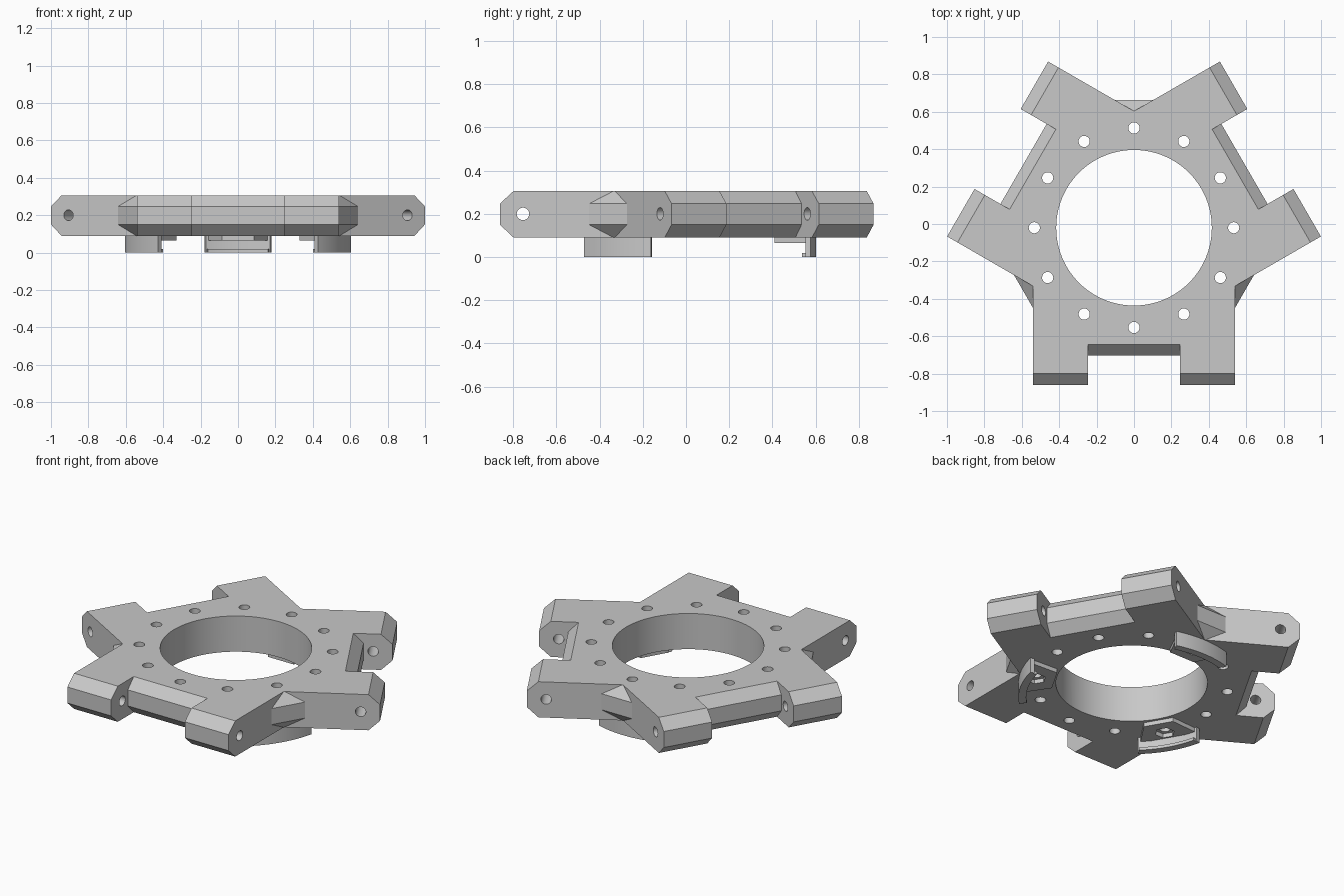
import bpy, bmesh, math
from mathutils import Matrix, Vector

if "Cube" in bpy.data.objects:
    bpy.data.objects.remove(bpy.data.objects["Cube"], do_unlink=True)

Z0, Z1, Z2, Z3 = 0.09, 0.15, 0.247, 0.306   # body levels: bottom, chamfers, top
CENTRE = Matrix.Translation((0, -0.02, 0))
THIRDS = [CENTRE @ Matrix.Rotation(math.radians(a), 4, 'Z') for a in (0, 120, 240)]

grey = bpy.data.materials.new("light_grey")
grey.use_nodes = True
grey.diffuse_color = (0.58, 0.58, 0.58, 1)
grey.node_tree.nodes["Principled BSDF"].inputs["Base Color"].default_value = grey.diffuse_color


def loft(bm, rings, mat=CENTRE):
    """Closed solid through matching rings of points."""
    loops = [[bm.verts.new(mat @ Vector(p)) for p in ring] for ring in rings]
    n = len(loops[0])
    for a, b in zip(loops, loops[1:]):
        for i in range(n):
            j = (i + 1) % n
            bm.faces.new((a[i], a[j], b[j], b[i]))
    bm.faces.new(loops[0][::-1])
    bm.faces.new(loops[-1])


def prism(bm, outline, z0, z1, mat=CENTRE):
    loft(bm, [[(x, y, z) for x, y in outline] for z in (z0, z1)], mat)


def circle(r, n, cx=0, cy=0):
    return [(cx + r * math.cos(math.tau * i / n), cy + r * math.sin(math.tau * i / n))
            for i in range(n)]


def sector(r0, r1, half, n=16):
    """Arc band centred on +y."""
    angles = [math.radians(90 - half + 2 * half * i / n) for i in range(n + 1)]
    return ([(r1 * math.cos(a), r1 * math.sin(a)) for a in angles] +
            [(r0 * math.cos(a), r0 * math.sin(a)) for a in reversed(angles)])


def make(name, bm):
    bmesh.ops.recalc_face_normals(bm, faces=bm.faces)
    me = bpy.data.meshes.new(name)
    bm.to_mesh(me)
    bm.free()
    me.materials.append(grey)
    ob = bpy.data.objects.new(name, me)
    bpy.context.collection.objects.link(ob)
    return ob


def activate(ob):
    bpy.ops.object.select_all(action='DESELECT')
    ob.select_set(True)
    bpy.context.view_layer.objects.active = ob


def combine(ob, tool, operation):
    tool.hide_render = True
    mod = ob.modifiers.new("bool", 'BOOLEAN')
    mod.operation, mod.object, mod.solver = operation, tool, 'EXACT'
    mod.use_self = True
    activate(ob)
    bpy.ops.object.modifier_apply(modifier=mod.name)
    bpy.data.objects.remove(tool, do_unlink=True)


# Hexagonal body with chamfered rim
bm = bmesh.new()
levels = ((0.625, Z0), (0.682, Z1), (0.682, Z2), (0.625, Z3))
loft(bm, [[(x, y, z) for x, y in circle(r / math.cos(math.pi / 6), 6)] for r, z in levels])
body = make("ring_body", bm)

# Paired hinge arms on three sides
profile = [(-0.3, Z0), (-0.778, Z0), (-0.842, Z1), (-0.842, Z2), (-0.778, Z3), (-0.3, Z3)]
for mat in THIRDS:
    for x0, x1 in ((0.247, 0.54), (-0.54, -0.247)):
        bm = bmesh.new()
        loft(bm, [[(x, y, z) for y, z in profile] for x in (x0, x1)], mat)
        combine(body, make("arm", bm), 'UNION')

# Central bore, bolt circle and hinge pin holes
bm = bmesh.new()
prism(bm, circle(0.416, 96), 0, 0.5)
for x, y in circle(0.533, 12):
    prism(bm, circle(0.03, 20, x, y), 0, 0.5)
for mat in THIRDS:
    pin = circle(0.029, 20, -0.735, 0.2)
    loft(bm, [[(x, y, z) for y, z in pin] for x in (-0.6, 0.6)], mat)
combine(body, make("hole_cutter", bm), 'DIFFERENCE')
activate(body)
bpy.ops.object.shade_smooth_by_angle(angle=math.radians(25))

# Curved clip feet underneath, with a hexagonal nut pocket
for side, mat in zip(("back", "right", "left"), THIRDS):
    bm = bmesh.new()
    prism(bm, [(-0.085, 0.43), (0.085, 0.43), (0.165, 0.59), (-0.165, 0.59)], 0.065, Z0, mat)
    foot = make(side + "_foot_plate", bm)
    bm = bmesh.new()
    prism(bm, circle(0.055, 6, 0, 0.533), 0.03, 0.12, mat)
    combine(foot, make("nut_cutter", bm), 'DIFFERENCE')

    bm = bmesh.new()
    prism(bm, sector(0.598, 0.622, 16.7), 0, Z0, mat)
    wall = make(side + "_foot_wall", bm)
    bm = bmesh.new()
    prism(bm, sector(0.579, 0.61, 16), 0, 0.018, mat)
    combine(wall, make("lip", bm), 'UNION')
    activate(wall)
    bpy.ops.object.shade_smooth_by_angle(angle=math.radians(25))
